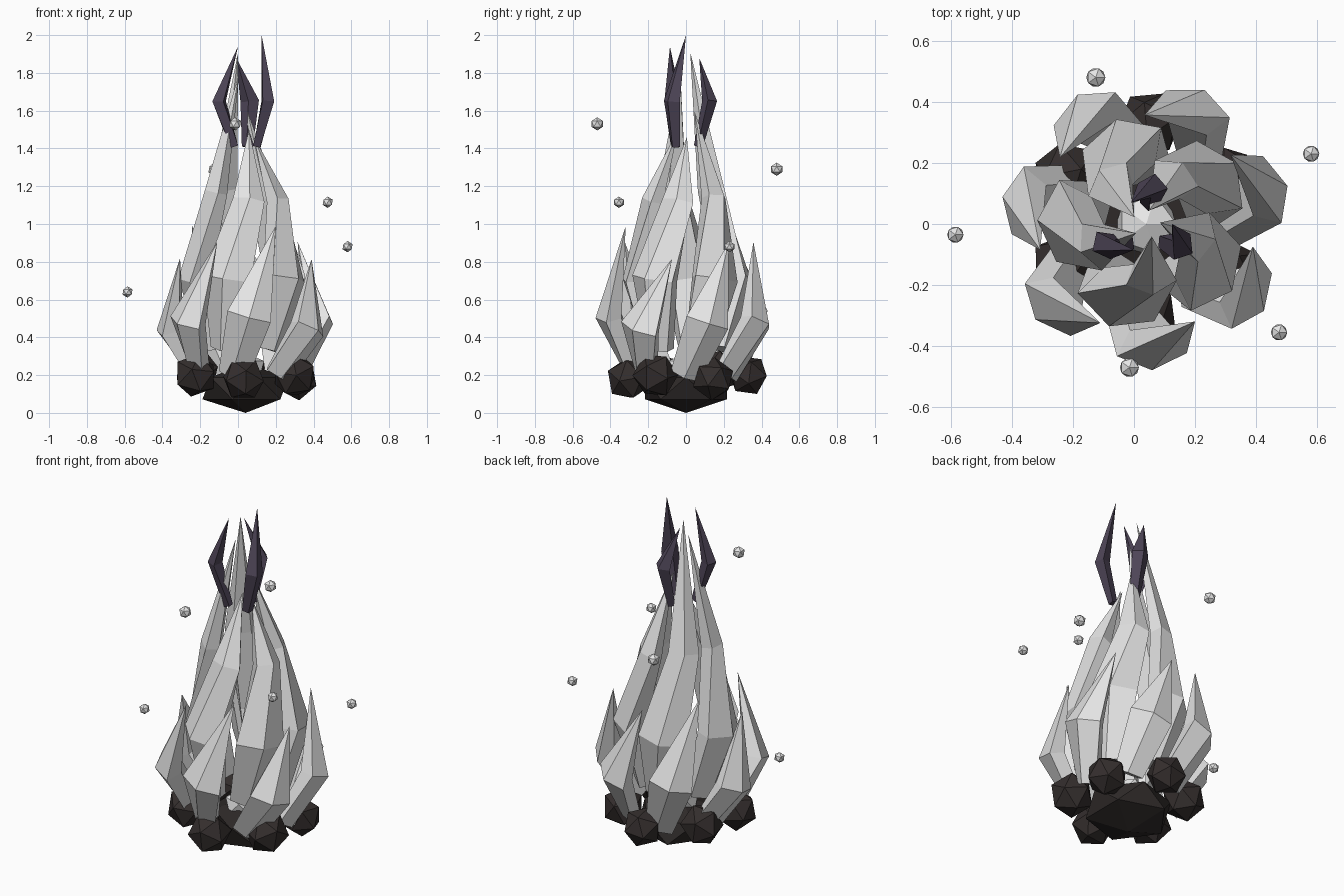
import bpy, bmesh, math, random
from mathutils import Vector

if "Cube" in bpy.data.objects:
    bpy.data.objects.remove(bpy.data.objects["Cube"])

random.seed(4)
AX, AY = 0.04, 0.0   # axis of the fire


def mat(name, c):
    m = bpy.data.materials.new(name)
    m.diffuse_color = (*c, 1)
    m.use_nodes = True
    m.node_tree.nodes["Principled BSDF"].inputs["Base Color"].default_value = m.diffuse_color
    return m


PALE = mat("pale_flame", (0.79, 0.79, 0.79))
COAL = mat("charcoal", (0.034, 0.027, 0.026))
BED = mat("dark_ash", (0.028, 0.023, 0.022))
WISP = mat("dusky_purple", (0.078, 0.061, 0.098))


def finish(name, bm, material):
    bmesh.ops.recalc_face_normals(bm, faces=bm.faces)
    me = bpy.data.meshes.new(name)
    bm.to_mesh(me)
    bm.free()
    me.materials.append(material)
    ob = bpy.data.objects.new(name, me)
    bpy.context.collection.objects.link(ob)
    return ob


def ball(name, loc, r, material, squash=1.0, turn=0.0, tilt=0.0):
    bm = bmesh.new()
    bmesh.ops.create_icosphere(bm, subdivisions=1, radius=r)
    ob = finish(name, bm, material)
    ob.location = loc
    ob.scale = (1, 1, squash)
    ob.rotation_euler = (tilt, tilt * 0.7, turn)


def polar(deg, r, z):
    a = math.radians(deg)
    return Vector((AX + r * math.cos(a), AY + r * math.sin(a), z))


def tongue(name, path, radii, sides, material, flat=1.0):
    """Faceted tube along path, thinned radially by flat; the last point is a sharp tip."""
    bm = bmesh.new()
    rings = []
    for i, r in enumerate(radii):
        n = (path[i + 1] - path[i]).normalized()
        if i:
            n = (n + (path[i] - path[i - 1]).normalized()).normalized()
        out = Vector((path[i].x - AX, path[i].y - AY, 0))
        u = (out - n * out.dot(n)).normalized()
        v = n.cross(u)
        rings.append([bm.verts.new(path[i] + r * (u * flat * math.cos(t) + v * math.sin(t)))
                      for t in (2 * math.pi * k / sides for k in range(sides))])
    bm.faces.new(rings[0])
    tip = bm.verts.new(path[-1])
    for k in range(sides):
        j = (k + 1) % sides
        for a, b in zip(rings, rings[1:]):
            bm.faces.new((a[k], a[j], b[j], b[k]))
        bm.faces.new((rings[-1][k], rings[-1][j], tip))
    finish(name, bm, material)


# Ash bed and glowing core
ball("ash_bed", (AX, AY, 0.13), 0.255, BED, squash=0.51)
ball("ember_core", (AX, AY, 0.24), 0.11, PALE, squash=0.7)

# Ring of six coals
coals = [(0.305, 0.18, 0.118), (0.305, 0.20, 0.122), (0.305, 0.18, 0.115),
         (0.33, 0.20, 0.11), (0.30, 0.22, 0.118), (0.30, 0.20, 0.12)]
for i, (d, z, r) in enumerate(coals):
    ball(f"coal_{i + 1}", polar(-92 + 60 * i, d, z), r, COAL,
         turn=random.uniform(0, 6), tilt=random.uniform(-0.6, 0.6))

# Seven outer flames, swirling anticlockwise
for i, h in enumerate([0.99, 0.815, 0.905, 0.905, 0.99, 0.82, 0.905]):
    a = -63.4 + 360 / 7 * i
    bulge = 0.22 + 0.37 * (h - 0.2)
    tongue(f"outer_flame_{i + 1}",
           [polar(a - 40, 0.27, 0.20), polar(a - 24, 0.405, bulge), polar(a, 0.357, h)],
           [0.085, 0.125], 5, PALE, flat=0.6)

# Five tall inner flames
for i, h in enumerate([1.50, 1.46, 1.60, 1.91, 1.80]):
    a = -110 + 72 * i
    tongue(f"inner_flame_{i + 1}",
           [polar(a - 13, 0.18, 0.34), polar(a, 0.26, 0.71),
            polar(a + 25, 0.175, 1.11 + 0.15 * (h - 1.4)), polar(a + 44, 0.045, h)],
           [0.095, 0.142, 0.088], 5, PALE, flat=0.68)

# Three dark wisps at the top
wisps = [((-0.02, -0.06, 1.41), (-0.10, -0.07, 1.65), (0.0, -0.085, 1.94)),
         ((0.10, -0.055, 1.41), (0.158, -0.075, 1.65), (0.125, 0.0, 2.0)),
         ((0.05, 0.065, 1.41), (0.062, 0.125, 1.65), (-0.01, 0.07, 1.88))]
for i, pts in enumerate(wisps):
    tongue(f"wisp_{i + 1}", [Vector(p) for p in pts], [0.03, 0.05], 4, WISP, flat=0.8)

# Floating sparks
sparks = [(-0.585, -0.035, 0.64, 0.03), (0.58, 0.23, 0.88, 0.03), (0.475, -0.355, 1.115, 0.03),
          (-0.125, 0.48, 1.29, 0.035), (-0.015, -0.47, 1.53, 0.035)]
for i, (x, y, z, r) in enumerate(sparks):
    ball(f"spark_{i + 1}", (x, y, z), r, PALE)
